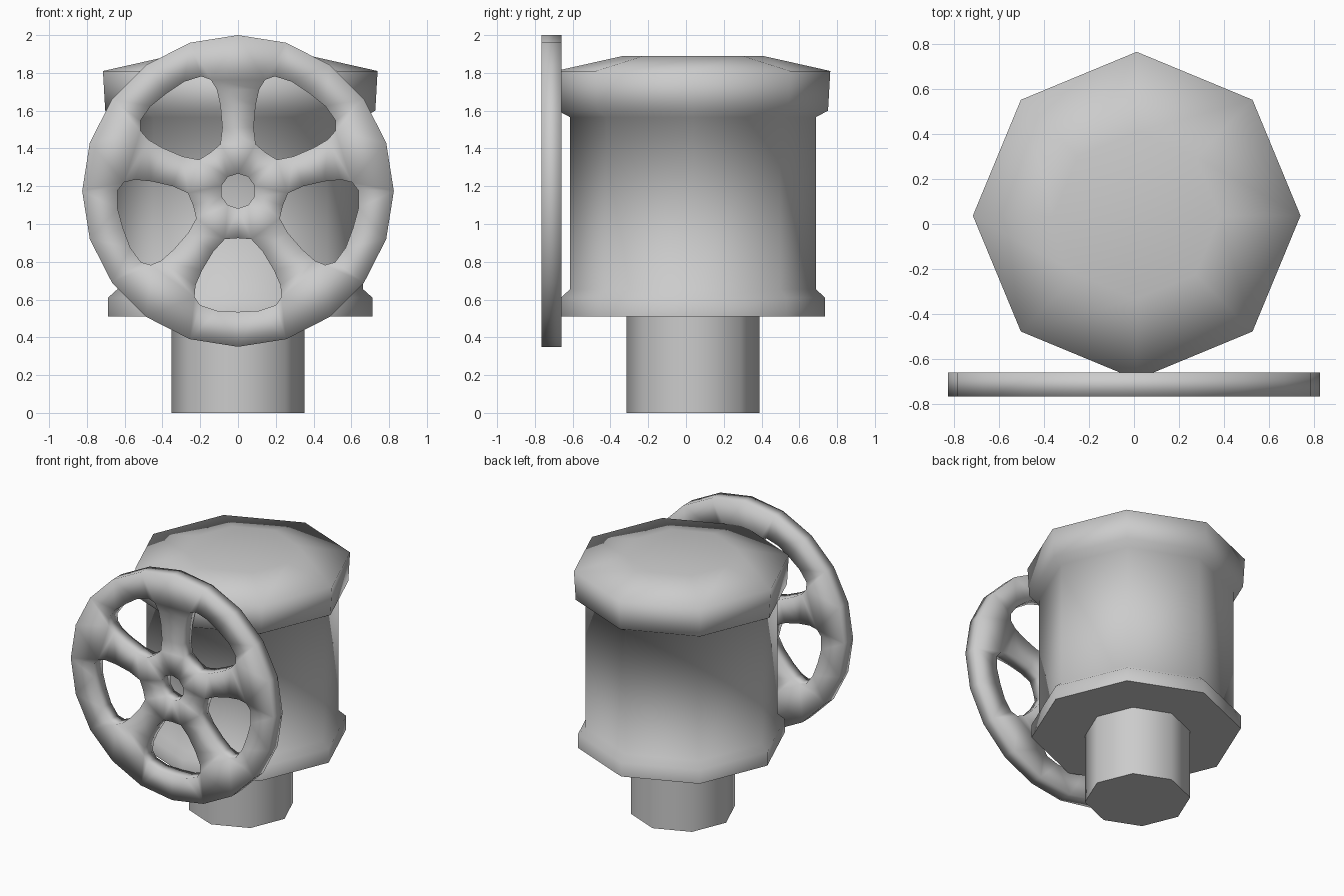
import bpy, bmesh, math
from mathutils import Vector

if "Cube" in bpy.data.objects:
    bpy.data.objects.remove(bpy.data.objects["Cube"])

grey = bpy.data.materials.new("plain grey")
grey.use_nodes = True
GREY = (0.6, 0.6, 0.6, 1)
grey.diffuse_color = GREY
grey.node_tree.nodes["Principled BSDF"].inputs["Base Color"].default_value = GREY


def finish(name, bm, angle):
    """Turn a bmesh into a smooth shaded object."""
    bmesh.ops.recalc_face_normals(bm, faces=bm.faces)
    mesh = bpy.data.meshes.new(name)
    bm.to_mesh(mesh)
    bm.free()
    mesh.materials.append(grey)
    obj = bpy.data.objects.new(name, mesh)
    bpy.context.collection.objects.link(obj)
    bpy.ops.object.select_all(action="DESELECT")
    obj.select_set(True)
    bpy.context.view_layer.objects.active = obj
    bpy.ops.object.shade_smooth_by_angle(angle=math.radians(angle))
    return obj


def turned(name, profile, centre, sides=8, angle=82):
    """Closed turned solid from (radius, height) pairs, bottom to top."""
    bm = bmesh.new()
    rings = []
    for r, z in profile:
        turns = [math.tau * i / sides for i in range(sides)]
        rings.append([bm.verts.new((centre[0] + r * math.cos(a),
                                    centre[1] + r * math.sin(a), z)) for a in turns])
    for low, high in zip(rings, rings[1:]):
        for i in range(sides):
            j = (i + 1) % sides
            bm.faces.new((low[i], low[j], high[j], high[i]))
    bm.faces.new(rings[0][::-1])
    bm.faces.new(rings[-1])
    return finish(name, bm, angle)


# Octagonal housing: flared foot, straight barrel, overhanging domed cap
turned("valve_housing", [(0.7, 0.51), (0.7, 0.61), (0.65, 0.655), (0.65, 1.565),
                         (0.715, 1.6), (0.727, 1.81), (0.37, 1.89)], (0.012, 0.037))

# Pipe below the housing
turned("pipe_stub", [(0.352, 0), (0.352, 0.52)], (0, 0.037))

# Hand wheel: flat plate with a hub hole and five rounded openings
FRONT, THICK, HUB_Z = -0.765, 0.105, 1.175
SPOKES = 5
wheel = bmesh.new()


def loop(points):
    verts = [wheel.verts.new((x, FRONT, HUB_Z + z)) for x, z in points]
    for a, b in zip(verts, verts[1:] + verts[:1]):
        wheel.edges.new((a, b))


def circle(radius, sides):
    return [(radius * math.sin(math.tau * i / sides),
             radius * math.cos(math.tau * i / sides)) for i in range(sides)]


loop(circle(0.825, 20))
loop(circle(0.092, 10))

# Half outline of an opening as (sideways, outward), mirrored then repeated
half = [(0, 0.25), (0.07, 0.255), (0.13, 0.32), (0.19, 0.42), (0.225, 0.5),
        (0.23, 0.56), (0.2, 0.605), (0.11, 0.635), (0, 0.64)]
outline = half + [(-u, r) for u, r in half[-2:0:-1]]
for k in range(SPOKES):
    turn = math.tau * (k + 0.5) / SPOKES
    c, s = math.cos(turn), math.sin(turn)
    loop([(u * c + r * s, r * c - u * s) for u, r in outline])

bmesh.ops.triangle_fill(wheel, use_beauty=True, use_dissolve=False,
                        edges=wheel.edges[:], normal=(0, -1, 0))
back = bmesh.ops.extrude_face_region(wheel, geom=wheel.faces[:], use_keep_orig=True)
moved = [g for g in back["geom"] if isinstance(g, bmesh.types.BMVert)]
bmesh.ops.translate(wheel, verts=moved, vec=Vector((0, THICK, 0)))
finish("hand_wheel", wheel, 180)
